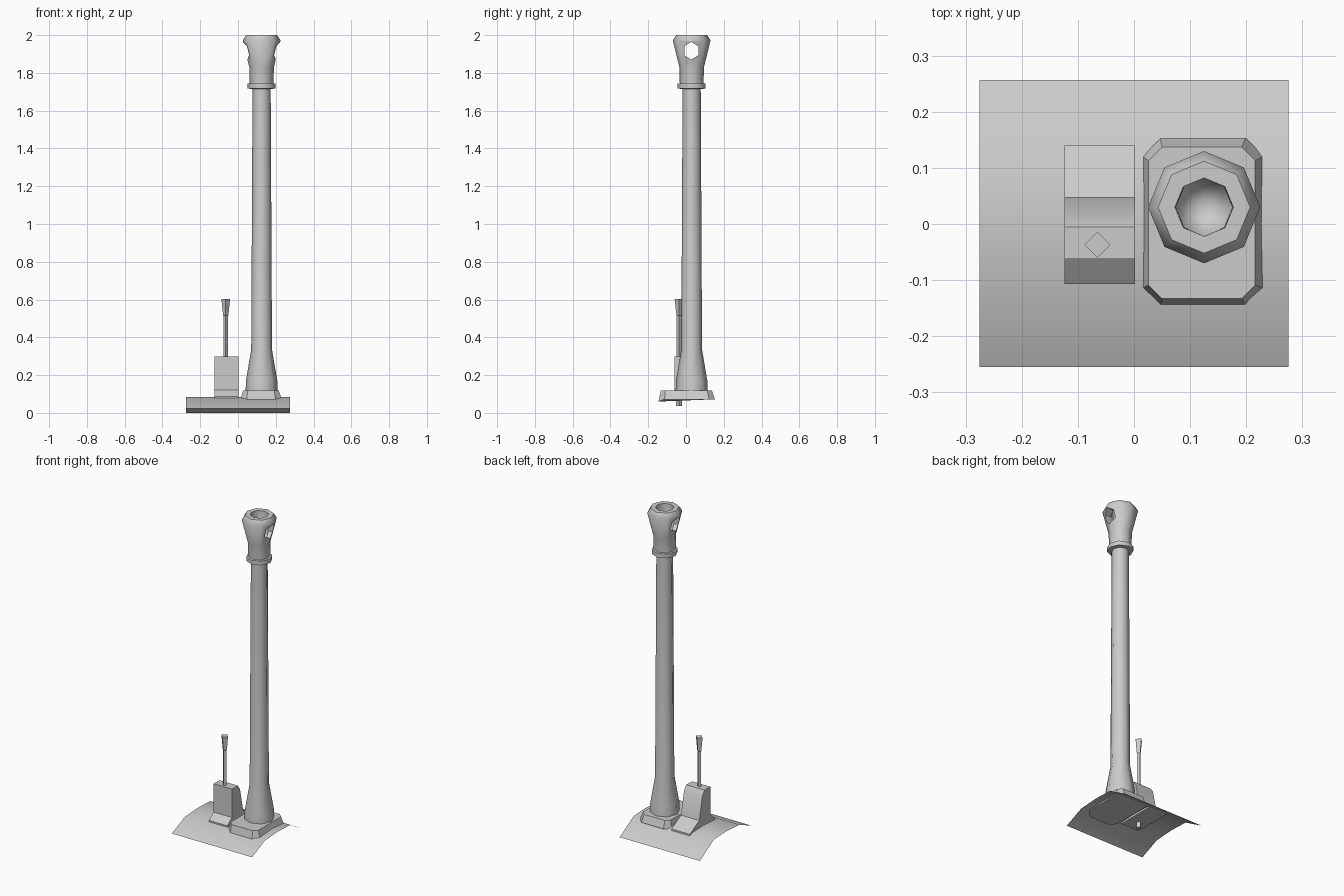
import bpy, bmesh
from math import sin, cos, pi, radians

cube = bpy.data.objects.get("Cube")
if cube:
    bpy.data.objects.remove(cube, do_unlink=True)

GREY = (0.6, 0.6, 0.6, 1.0)
grey = bpy.data.materials.new("plain_grey")
grey.use_nodes = True
grey.diffuse_color = GREY
bsdf = next(n for n in grey.node_tree.nodes if n.type == 'BSDF_PRINCIPLED')
bsdf.inputs["Base Color"].default_value = GREY


def finish(name, bm, closed=True):
    """Turn a bmesh into a named, coloured object."""
    if closed:
        bmesh.ops.recalc_face_normals(bm, faces=bm.faces[:])
    mesh = bpy.data.meshes.new(name)
    bm.to_mesh(mesh)
    bm.free()
    mesh.materials.append(grey)
    obj = bpy.data.objects.new(name, mesh)
    bpy.context.collection.objects.link(obj)
    return obj


def smooth(obj, angle):
    bpy.ops.object.select_all(action='DESELECT')
    obj.select_set(True)
    bpy.context.view_layer.objects.active = obj
    bpy.ops.object.shade_smooth_by_angle(angle=radians(angle))


def loft(name, rings):
    """Skin a stack of rings; a ring of one point closes to a tip."""
    bm = bmesh.new()
    rows = [[bm.verts.new(p) for p in ring] for ring in rings]
    for a, b in zip(rows, rows[1:]):
        n = max(len(a), len(b))
        for i in range(n):
            j = (i + 1) % n
            quad = [a[i % len(a)], a[j % len(a)], b[j % len(b)], b[i % len(b)]]
            bm.faces.new(list(dict.fromkeys(quad)))
    for row in (rows[0], rows[-1]):
        if len(row) > 2:
            bm.faces.new(row)
    return finish(name, bm)


def lathe(name, centre, profile, sides):
    """Revolve (radius, height) pairs around an upright axis."""
    cx, cy = centre
    steps = [2 * pi * i / sides for i in range(sides)]
    return loft(name, [
        [(cx + r * cos(a), cy + r * sin(a), z) for a in steps] if r else [(cx, cy, z)]
        for r, z in profile])


def prism(name, outline, x0, x1):
    """Extrude a (y, z) outline along x."""
    return loft(name, [[(x, y, z) for y, z in outline] for x in (x0, x1)])


def clipped_rect(x0, x1, y0, y1, c):
    return [(x0 + c, y0), (x1 - c, y0), (x1, y0 + c), (x1, y1 - c),
            (x1 - c, y1), (x0 + c, y1), (x0, y1 - c), (x0, y0 + c)]


# Arched base sheet, a single open surface
arch = [(-0.255, 0.022), (-0.13, 0.077), (0, 0.085), (0.12, 0.08), (0.257, 0)]
bm = bmesh.new()
rows = [[bm.verts.new((x, y, z)) for x in (-0.275, 0.275)] for y, z in arch]
for a, b in zip(rows, rows[1:]):
    bm.faces.new((a[0], a[1], b[1], b[0]))
smooth(finish("base_sheet", bm, closed=False), 50)

# Clipped-corner flange, its front lip following the sheet down
lower = [(x, y, 0.06 if y < -0.14 else 0.072)
         for x, y in clipped_rect(0.015, 0.231, -0.146, 0.153, 0.032)]
upper = [(x, y, 0.118) for x, y in clipped_rect(0.026, 0.216, -0.133, 0.137, 0.024)]
loft("barrel_flange", [lower, upper])

# Barrel with flared foot, collar, muzzle and bore
barrel_axis = (0.125, 0.03)
barrel = lathe("barrel", barrel_axis, [
    (0.085, 0.11), (0.083, 0.17), (0.055, 0.335), (0.048, 1.715),
    (0.074, 1.717), (0.074, 1.743), (0.063, 1.745), (0.065, 1.83),
    (0.1, 1.972), (0.082, 2.0), (0.052, 2.0), (0.05, 1.86), (0, 1.82)], 8)

# Six-sided side ports cut through the muzzle
port = [(0.028 + 0.043 * sin(i * pi / 3), 1.917 + 0.047 * cos(i * pi / 3))
        for i in range(6)]
cutter = prism("port_cutter", port, -0.05, 0.3)
cutter.hide_render = True
cut = barrel.modifiers.new("side_ports", 'BOOLEAN')
cut.operation = 'DIFFERENCE'
cut.solver = 'EXACT'
cut.object = cutter
bpy.context.view_layer.objects.active = barrel
bpy.ops.object.modifier_apply(modifier=cut.name)
bpy.data.objects.remove(cutter, do_unlink=True)
smooth(barrel, 50)

# Housing beside the barrel, sweeping down at the back
housing = prism("lever_housing", [
    (-0.107, 0.07), (-0.107, 0.088), (-0.062, 0.122), (-0.062, 0.298),
    (-0.005, 0.298), (0.016, 0.27), (0.047, 0.13), (0.14, 0.08), (0.14, 0.07)],
    -0.124, 0.002)
smooth(housing, 35)

# Four-sided lever with knob, and the pin under the sheet
lever_axis = (-0.065, -0.037)
lathe("lever", lever_axis, [
    (0.012, 0.28), (0.012, 0.515), (0.014, 0.517), (0.023, 0.602)], 4)
lathe("lever_pin", lever_axis, [(0.017, 0.036), (0.017, 0.09)], 4)
